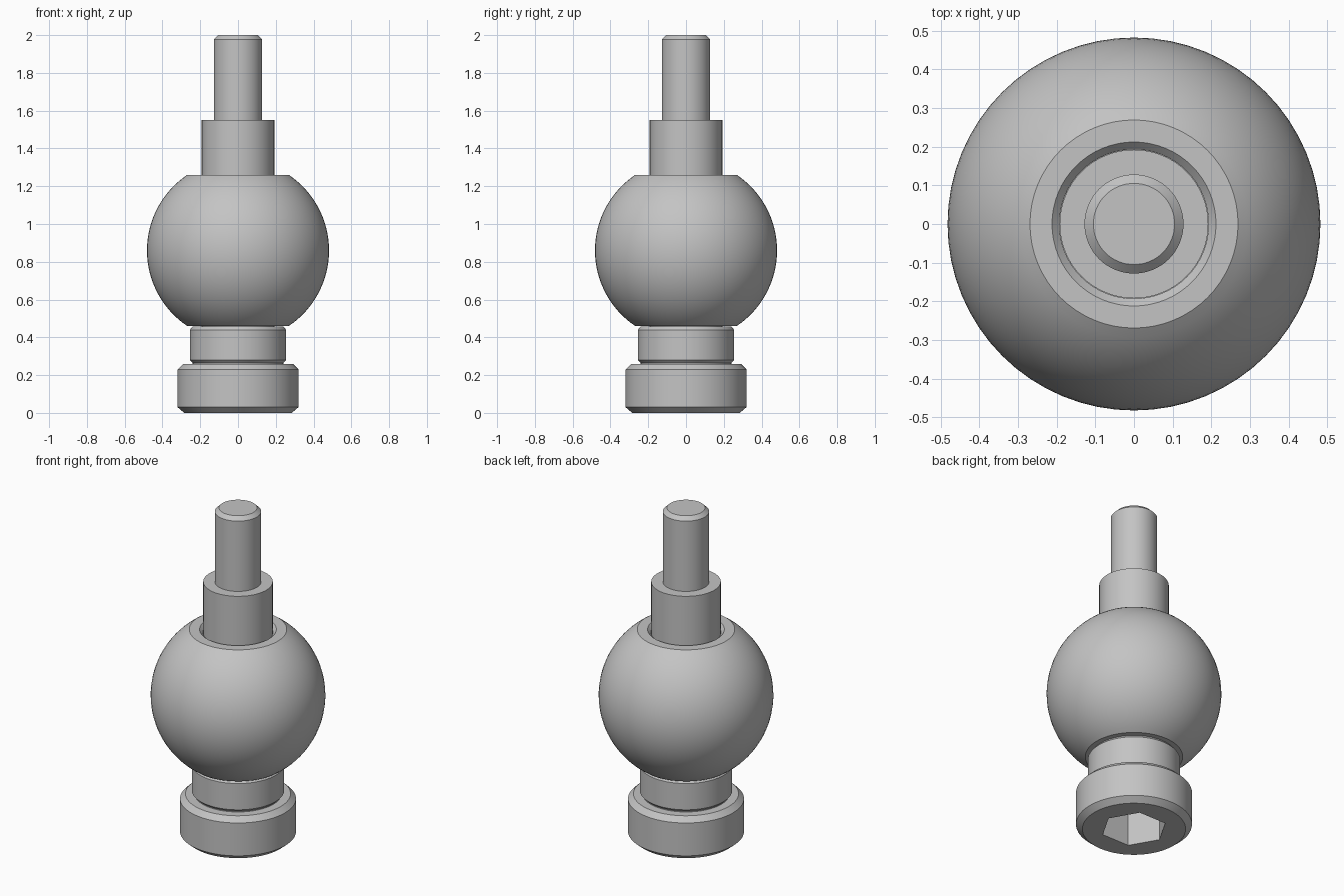
import bpy, bmesh
from math import radians, sin, cos, pi, sqrt

cube = bpy.data.objects.get("Cube")
if cube:
    bpy.data.objects.remove(cube, do_unlink=True)

SEGMENTS = 64

steel = bpy.data.materials.new("grey steel")
steel.use_nodes = True
GREY = (0.55, 0.55, 0.55, 1)
steel.diffuse_color = GREY
steel.node_tree.nodes["Principled BSDF"].inputs["Base Color"].default_value = GREY


def ring(bm, radius, z, count=SEGMENTS):
    return [bm.verts.new((radius * cos(2 * pi * i / count),
                          radius * sin(2 * pi * i / count), z))
            for i in range(count)]


def bridge(bm, a, b):
    n = len(a)
    for i in range(n):
        j = (i + 1) % n
        bm.faces.new((a[i], a[j], b[j], b[i]))


def finish(bm, name):
    bmesh.ops.recalc_face_normals(bm, faces=bm.faces[:])
    mesh = bpy.data.meshes.new(name)
    bm.to_mesh(mesh)
    bm.free()
    obj = bpy.data.objects.new(name, mesh)
    bpy.context.collection.objects.link(obj)
    mesh.materials.append(steel)
    bpy.ops.object.select_all(action='DESELECT')
    obj.select_set(True)
    bpy.context.view_layer.objects.active = obj
    bpy.ops.object.shade_smooth_by_angle(angle=radians(25))
    return obj


def turned(name, profile, closed=False, socket=None):
    """Revolve (radius, z) points, bottom to top; socket = (hex radius, depth)."""
    bm = bmesh.new()
    rings = [ring(bm, r, z) for r, z in profile]
    for a, b in zip(rings, rings[1:]):
        bridge(bm, a, b)
    if closed:
        bridge(bm, rings[-1], rings[0])
    else:
        bm.faces.new(rings[-1])
        if socket:
            # hexagonal recess in the underside
            radius, depth = socket
            z = profile[0][1]
            mouth = ring(bm, radius, z, 6)
            floor = ring(bm, radius, z + depth, 6)
            bridge(bm, mouth, floor)
            bm.faces.new(floor)
            step = SEGMENTS / 6
            outer = rings[0]
            for k in range(6):
                lo, hi = round(k * step), round((k + 1) * step)
                arc = [outer[i % SEGMENTS] for i in range(lo, hi + 1)]
                bm.faces.new(arc + [mouth[(k + 1) % 6], mouth[k]])
        else:
            bm.faces.new(rings[0])
    return finish(bm, name)


# Bolt head with chamfered rims and hex socket
turned("bolt_head", [(0.285, 0), (0.32, 0.03), (0.32, 0.23), (0.29, 0.26)],
       socket=(0.183, 0.235))

# Spacer between head and ball
turned("spacer", [(0.24, 0.255), (0.24, 0.265), (0.255, 0.28),
                  (0.255, 0.44), (0.24, 0.458)])

# Truncated ball with a chamfered through hole
R, MID, HALF = 0.482, 0.86, 0.4
ball = []
for i in range(33):
    t = radians(-56.08 + 112.16 * i / 32)
    ball.append((R * cos(t), MID + R * sin(t)))
ball += [(0.212, MID + HALF), (0.193, MID + HALF - 0.02),
         (0.193, MID - HALF + 0.02), (0.212, MID - HALF)]
turned("ball", ball, closed=True)

# Collar passing through the ball
turned("collar", [(0.192, 0.45), (0.192, 1.55)])

# Stud with chamfered tip
turned("stud", [(0.128, 1.54), (0.128, 1.978), (0.105, 2.0)])
